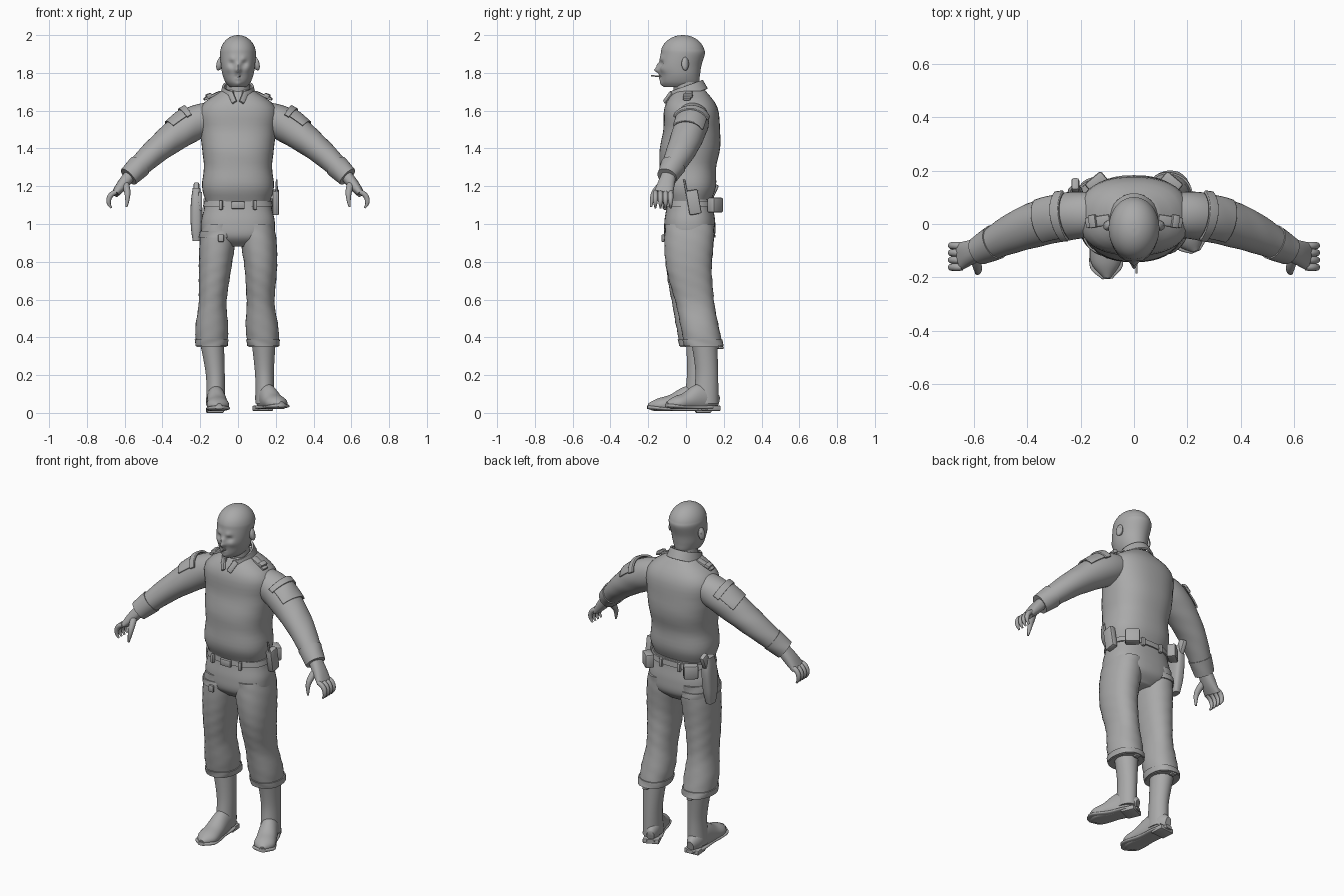
import bpy, bmesh
from math import sin, cos, pi, radians, exp, copysign
from mathutils import Vector, Euler

old = bpy.data.objects.get("Cube")
if old:
    bpy.data.objects.remove(old, do_unlink=True)

grey = bpy.data.materials.new("plain grey")
grey.use_nodes = True
grey.diffuse_color = (.4, .4, .4, 1)
grey.node_tree.nodes["Principled BSDF"].inputs["Base Color"].default_value = grey.diffuse_color
X, Y, Z = Vector((1, 0, 0)), Vector((0, 1, 0)), Vector((0, 0, 1))


def finish(name, bm, angle=50):
    bmesh.ops.recalc_face_normals(bm, faces=bm.faces)
    mesh = bpy.data.meshes.new(name)
    bm.to_mesh(mesh)
    bm.free()
    mesh.materials.append(grey)
    ob = bpy.data.objects.new(name, mesh)
    bpy.context.collection.objects.link(ob)
    bpy.ops.object.select_all(action='DESELECT')
    ob.select_set(True)
    bpy.context.view_layer.objects.active = ob
    bpy.ops.object.shade_smooth_by_angle(angle=radians(angle))
    return ob


def spline(knots, t):
    """Smooth curve through evenly spaced knots, which may be numbers or vectors."""
    last = len(knots) - 1
    i = min(int(t * last), last - 1)
    f = t * last - i
    a, b, c, d = (knots[max(0, min(last, i + k))] for k in (-1, 0, 1, 2))
    return b + (c - a) * (f / 2) + (a * 2 - b * 5 + c * 4 - d) * (f * f / 2) + ((b - c) * 3 + d - a) * (f ** 3 / 2)


def loft(name, path, width, depth, ref=None, p=2, seg=32, steps=24, side=1, span=(0, 1),
         grow=0, arc=None, folds=0, floor=0, tweak=None):
    """Skin elliptical rings along a path; span and grow wrap a second layer over part of it."""
    path = [Vector(co) for co in path]
    bm = bmesh.new()
    start, end = arc or (0, 2 * pi)
    count = seg + 1 if arc else seg
    loops = []
    for i in range(steps + 1):
        t = span[0] + (span[1] - span[0]) * i / steps
        a, b = spline(width, t) + grow, spline(depth, t) + grow
        u, v = X, Y
        if ref:
            along = (spline(path, min(t + .01, 1)) - spline(path, max(t - .01, 0))).normalized()
            u = ref.cross(along).normalized()
            v = along.cross(u)
        loop = []
        for k in range(count):
            ang = start + (end - start) * k / seg
            co = spline(path, t)
            r = 1 + folds * sin(3 * ang + co.z * 45) * sin(co.z * 40 + ang)
            for axis, size, wave in ((u, a, cos(ang)), (v, b, sin(ang))):
                co = co + axis * size * r * copysign(abs(wave) ** (2 / p), wave)
            co.z = max(co.z, floor)
            if tweak:
                co = tweak(co)
            co.x *= side
            loop.append(bm.verts.new(co))
        loops.append(loop)
    for low, high in zip(loops, loops[1:]):
        for k in range(seg):
            n = (k + 1) % count
            bm.faces.new((low[k], low[n], high[n], high[k]))
    if not arc:
        bm.faces.new(loops[0])
        bm.faces.new(loops[-1])
    return finish(name, bm)


def box(name, loc, size, rot=(0, 0, 0), bevel=.006):
    bm = bmesh.new()
    bmesh.ops.create_cube(bm, size=1)
    bmesh.ops.scale(bm, vec=size, verts=bm.verts)
    bmesh.ops.bevel(bm, geom=bm.edges[:], offset=min(bevel, min(size) / 3), segments=2, affect='EDGES', profile=.5)
    bmesh.ops.rotate(bm, matrix=Euler([radians(r) for r in rot]).to_matrix(), verts=bm.verts)
    bmesh.ops.translate(bm, vec=loc, verts=bm.verts)
    return finish(name, bm, 35)


def solid(ob, thickness):
    mod = ob.modifiers.new("thickness", 'SOLIDIFY')
    mod.thickness, mod.offset = thickness, 0


# Face features: x, z, radius and forward push
features = {"nose": (0, 1.815, .014, .03), "bridge": (0, 1.84, .012, .014), "eyes": (.034, 1.85, .016, -.013),
            "brows": (.03, 1.873, .015, .007), "upper lip": (0, 1.79, .015, .008), "lower lip": (0, 1.77, .012, .008),
            "mouth": (.01, 1.78, .006, -.005), "chin": (0, 1.74, .02, .012), "cheeks": (.05, 1.82, .02, .006)}


def sculpt(co):
    push = 0
    for x, z, radius, amount in features.values():
        push += amount * exp(-((abs(co.x) - x) ** 2 + (co.z - z) ** 2) / radius ** 2)
    return co - Y * push if co.y < -.05 else co


# Head: jaw rings below, rounded skull above
skull = [radians(a) for a in range(0, 91, 15)]
loft("head", [(0, -.03, z) for z in (1.725, 1.75, 1.79, 1.84)] + [(0, -.017, 1.9 + .1 * sin(a)) for a in skull],
     [.045, .066, .082, .09] + [.095 * cos(a) for a in skull],
     [.08, .098, .104, .112] + [.117 * cos(a) for a in skull], seg=80, steps=70, tweak=sculpt)
loft("neck", [(0, .01, 1.6), (0, -.005, 1.78)], [.07, .06], [.07, .065])
loft("cigarette", [(.01, -.12, 1.78), (.01, -.185, 1.785)], [.004, .004], [.004, .004], ref=Z, seg=10, steps=2)

# Sweater, hips and belt
loft("sweater", [(0, .01, 1.12), (0, .01, 1.3), (0, .03, 1.5), (0, .02, 1.71)],
     [.17, .19, .18, .19, .2, .2, .08], [.12, .15, .15, .16, .15, .14, .08], p=2.4, seg=40, folds=.004)
hips = dict(path=[(0, .02, .88), (0, .02, 1.13)], width=[.08, .18, .195, .18, .17],
            depth=[.08, .13, .135, .125, .12], p=2.5, seg=40)
loft("hips", **hips)
loft("belt", **hips, span=(.8, .95), grow=.008)
box("buckle", (0, -.115, 1.1), (.07, .02, .04))
for side in (1, -1):
    box("front_belt_loop", (side * .09, -.11, 1.1), (.02, .02, .05), (0, 0, side * 12))
    box("back_belt_loop", (side * .06, .15, 1.1), (.02, .02, .05))
    box("back_pouch", (side * .14, .155, 1.1), (.08, .05, .08), (0, 0, side * -40), .01)


# Trouser legs and boots, each posed by its knee, cuff, ankle and toe
def leg(label, side, knee, cuff, ankle, toe, base):
    trouser = dict(path=[(.1, .02, 1), (.12, .015, .78), knee, cuff], side=side, folds=.03, p=2.2,
                   width=[.09, .095, .088, .08, .075, .088, .08], depth=[.13, .13, .12, .11, .1, .1, .1])
    loft(label + "_trouser_leg", **trouser)
    loft(label + "_trouser_cuff", **trouser, span=(.92, .99), grow=.006)

    def along(t, height):
        return ankle.lerp(toe, t) + Z * (base + height)
    loft(label + "_boot_shaft", [Vector(cuff) + Z * .04, along(0, .2), along(.04, .04)],
         [.065, .05, .05], [.07, .06, .07], side=side)
    loft(label + "_boot_foot", [along(-.28, .05), along(.1, .07), along(.6, .045), along(1, .035)],
         [.02, .045, .05, .055, .056, .015], [.03, .06, .075, .05, .038, .015],
         ref=Z, side=side, floor=base + .01)
    loft(label + "_boot_sole", [along(-.3, .02), along(.5, .02), along(1.02, .03)],
         [.02, .05, .05, .06, .06, .02], [.01, .01], ref=Z, side=side, p=3)
    turn = Vector((0, -1)).angle_signed((toe - ankle).xy)
    heel = along(-.1, .014)
    heel.x *= side
    box(label + "_boot_heel", heel, (.09, .08, .028), (0, 0, -side * turn * 180 / pi))
    box(label + "_trouser_tab", (side * cuff[0], cuff[1] + .09, .345), (.03, .03, .012))
    return trouser


leg("left", 1, (.12, .05, .57), (.135, .095, .35), Vector((.14, .11, 0)), Vector((.23, -.1, 0)), .01)
right_leg = leg("right", -1, (.135, .03, .57), (.14, .07, .35), Vector((.12, .065, 0)), Vector((.1, -.2, 0)), 0)
loft("thigh_strap", **right_leg, span=(.08, .13), grow=.006)

# Arms and everything worn on them
for side, label in ((1, "left"), (-1, "right")):
    arm = dict(path=[(.1, .03, 1.58), (.24, .03, 1.53), (.42, -.02, 1.4), (.58, -.1, 1.25)],
               width=[.07, .09, .07, .05], depth=[.08, .09, .08, .05], ref=-Y, side=side, folds=.018)
    loft(label + "_sleeve", **arm)
    loft(label + "_cuff", **arm, span=(.85, 1), grow=.005)
    solid(loft(label + "_sleeve_patch", **arm, span=(.36, .5), grow=.006, arc=(-1, 1)), .008)
    solid(loft(label + "_sleeve_band", **arm, span=(.32, .37), grow=.012, arc=(-1.1, 1.1)), .012)
    box(label + "_shoulder_strap", (side * .135, .01, 1.68), (.1, .04, .014), (0, side * 24, side * -8))
    box(label + "_strap_slide", (side * .155, .01, 1.68), (.03, .05, .02), (0, side * 24, side * -8))
    box(label + "_collar_tip", (side * .03, -.095, 1.67), (.03, .014, .07), (-25, side * 32, side * 18))
    loft(label + "_ear", [(.08, -.01, 1.845), (.1, -.004, 1.848), (.11, 0, 1.85)],
         [.02, .036, .02], [.012, .02, .01], ref=-Y, side=side)

    # Hand with fingers curling along an arc
    loft(label + "_palm", [(.57, -.09, 1.26), (.65, -.12, 1.16)], [.032, .03, .02], [.038, .045, .052],
         ref=-Y, side=side, p=2.4)
    for k, finger in enumerate(("index", "middle", "ring", "little")):
        curl = [radians(a) for a in range(80, -70, -25)]
        loft(f"{label}_{finger}_finger", [(.635 + .05 * cos(a), .027 * k - .162, 1.12 + .05 * sin(a)) for a in curl],
             [.013, .014, .012, .005], [.013, .014, .012, .005], ref=-Y, side=side, seg=12)
    loft(label + "_thumb", [(.6, -.11, 1.23), (.585, -.17, 1.16), (.59, -.185, 1.09)],
         [.018, .018, .012, .005], [.018, .018, .012, .005], ref=-Y, side=side, seg=12)

# Stand-up collar, open at the throat and sloping to the front
solid(loft("collar", [(0, .01, 1.675), (0, 0, 1.73)], [.09, .076], [.1, .084],
           arc=(.3 - pi / 2, 1.5 * pi - .3), tweak=lambda co: co + Z * co.y * .36), .012)

# Radio on the left hip
box("radio", (.2, .04, 1.115), (.036, .065, .13), (10, 0, 0), .008)
loft("radio_antenna", [(.205, .005, 1.16), (.205, -.01, 1.235)], [.006, .005], [.006, .005], seg=10, steps=2)

# Holster on the right hip
loft("holster", [(-.22, .08, .91), (-.22, .1, 1.19)], [.02, .03, .03, .02], [.03, .045, .05, .035], p=3)
box("holster_grip", (-.22, .135, 1.175), (.03, .05, .085), (-25, 0, 0), .01)
box("holster_hanger", (-.2, .08, 1.12), (.02, .07, .1))
box("strap_buckle", (-.09, -.122, .925), (.03, .015, .04))
